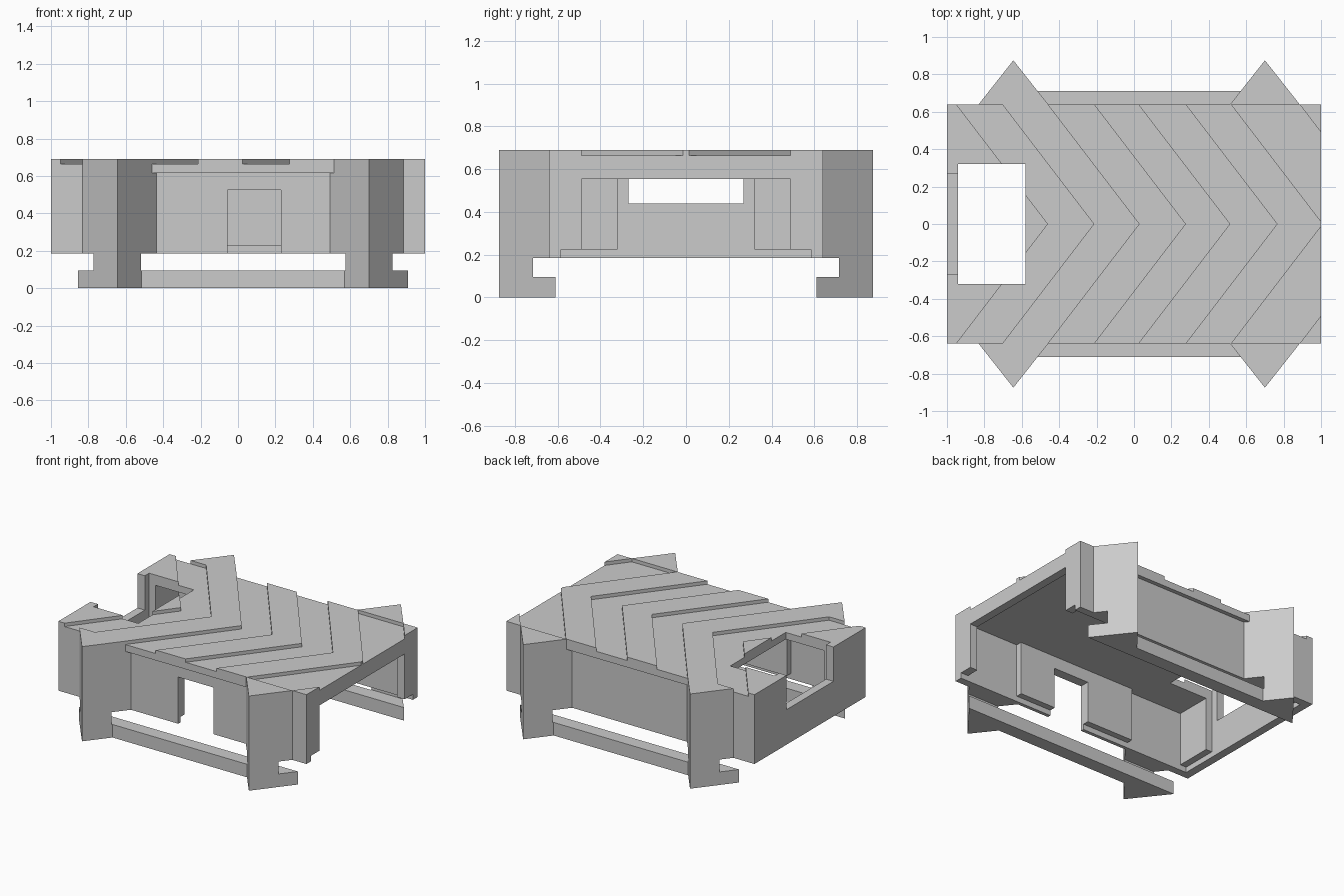
import bpy
import bmesh

if "Cube" in bpy.data.objects:
    bpy.data.objects.remove(bpy.data.objects["Cube"], do_unlink=True)

# Single flat colour
grey = bpy.data.materials.new("plain grey")
grey.use_nodes = True
grey.diffuse_color = (0.6, 0.6, 0.6, 1)
grey.node_tree.nodes["Principled BSDF"].inputs["Base Color"].default_value = (0.6, 0.6, 0.6, 1)


def add_prism(bm, outline, z0, z1):
    """Extrude a flat xy outline from z0 up to z1."""
    face = bm.faces.new([bm.verts.new((x, y, z0)) for x, y in outline])
    top = bmesh.ops.extrude_face_region(bm, geom=[face])
    moved = [v for v in top["geom"] if isinstance(v, bmesh.types.BMVert)]
    bmesh.ops.translate(bm, vec=(0, 0, z1 - z0), verts=moved)


def make(name, solids):
    """Build one object from a list of (outline, z0, z1)."""
    bm = bmesh.new()
    for outline, z0, z1 in solids:
        add_prism(bm, outline, z0, z1)
    bmesh.ops.recalc_face_normals(bm, faces=bm.faces)
    mesh = bpy.data.meshes.new(name)
    bm.to_mesh(mesh)
    bm.free()
    mesh.materials.append(grey)
    obj = bpy.data.objects.new(name, mesh)
    bpy.context.collection.objects.link(obj)
    return obj


def block(x0, x1, y0, y1, z0, z1):
    return ([(x0, y0), (x1, y0), (x1, y1), (x0, y1)], z0, z1)


def cut(obj, solids):
    """Subtract each solid from the object, then drop the cutter."""
    for solid in solids:
        cutter = make("cutter", [solid])
        cutter.hide_render = True
        mod = obj.modifiers.new("cut", 'BOOLEAN')
        mod.operation = 'DIFFERENCE'
        mod.solver = 'EXACT'
        mod.object = cutter
        bpy.context.view_layer.objects.active = obj
        bpy.ops.object.modifier_apply(modifier=mod.name)
        bpy.data.objects.remove(cutter, do_unlink=True)


BOTTOM, LIP, CEILING, GROOVE, TOP = 0.185, 0.225, 0.615, 0.665, 0.69
HALF, RECESS, INNER = 0.64, 0.61, 0.585
APEX_Y, SLOPE = 0.875, 0.79
POST_X = (-0.645, 0.70)


def chevron(edge0, edge1):
    """Arrow-shaped band given by its two x positions at the side edge."""
    y = 0.70
    back = y * 0.49 / HALF
    t0, t1 = edge0 + 0.49, edge1 + 0.49
    return ([(t0 - back, -y), (t1 - back, -y), (t1, 0),
             (t1 - back, y), (t0 - back, y), (t0, 0)], GROOVE, 0.8)


# Roof slab with sunken chevrons, rectangular opening and end notch
roof = make("roof", [block(-1, 1, -HALF, HALF, CEILING, TOP)])
cut(roof, [chevron(-0.95, -0.705), chevron(-0.46, -0.215),
           chevron(0.025, 0.275), chevron(0.52, 0.885),
           block(-0.94, -0.58, -0.32, 0.32, 0.5, 0.8),
           block(-1.1, -0.93, -0.27, 0.27, 0.5, 0.8)])

# Closed end wall, low in the middle, thickened at its sides
make("closed_end_wall", [block(-1, -0.94, -HALF, HALF, BOTTOM, 0.44)])
make("open_end_header", [block(0.94, 1, -0.49, 0.49, 0.555, CEILING)])

for side, s in (("front", -1), ("back", 1)):
    def sided(x0, x1, ya, yb, z0, z1):
        y0, y1 = sorted((s * ya, s * yb))
        return block(x0, x1, y0, y1, z0, z1)

    make(side + "_end_wall_upper", [sided(-1, -0.94, 0.27, HALF, 0.44, CEILING)])
    make(side + "_end_wall_pad", [sided(-0.94, -0.89, 0.32, INNER, LIP, CEILING)])
    make(side + "_open_end_post", [sided(0.94, 1, 0.49, INNER, LIP, CEILING)])

    # Long wall, thicker inside between the corner posts
    wall = make(side + "_wall", [sided(-0.94, 1, INNER, RECESS, BOTTOM, CEILING)])
    lining = make(side + "_wall_lining", [sided(-0.435, 0.52, 0.54, INNER, LIP, CEILING)])
    if side == "front":
        for part in (wall, lining):
            cut(part, [block(-0.055, 0.23, -0.7, -0.45, 0.1, 0.525)])
    make(side + "_wall_corners", [sided(-0.94, -0.83, RECESS, HALF, BOTTOM, CEILING),
                                  sided(0.885, 1, RECESS, HALF, BOTTOM, CEILING)])

    # Wedge posts, stacked in layers that form the slot near the foot
    for end, px in zip(("left_end", "right_end"), POST_X):
        layers = []
        for base, z0, z1 in ((RECESS, 0, 0.095), (0.715, 0.095, BOTTOM),
                             (RECESS, BOTTOM, CEILING), (HALF, CEILING, TOP)):
            w = (APEX_Y - base) * SLOPE
            layers.append(([(px - w, s * base), (px + w, s * base), (px, s * APEX_Y)], z0, z1))
        make(side + "_" + end + "_wedge_post", layers)

    # Foot rail joining the two posts
    make(side + "_foot_rail", [sided(POST_X[0], POST_X[1], RECESS, 0.71, 0, 0.095)])
